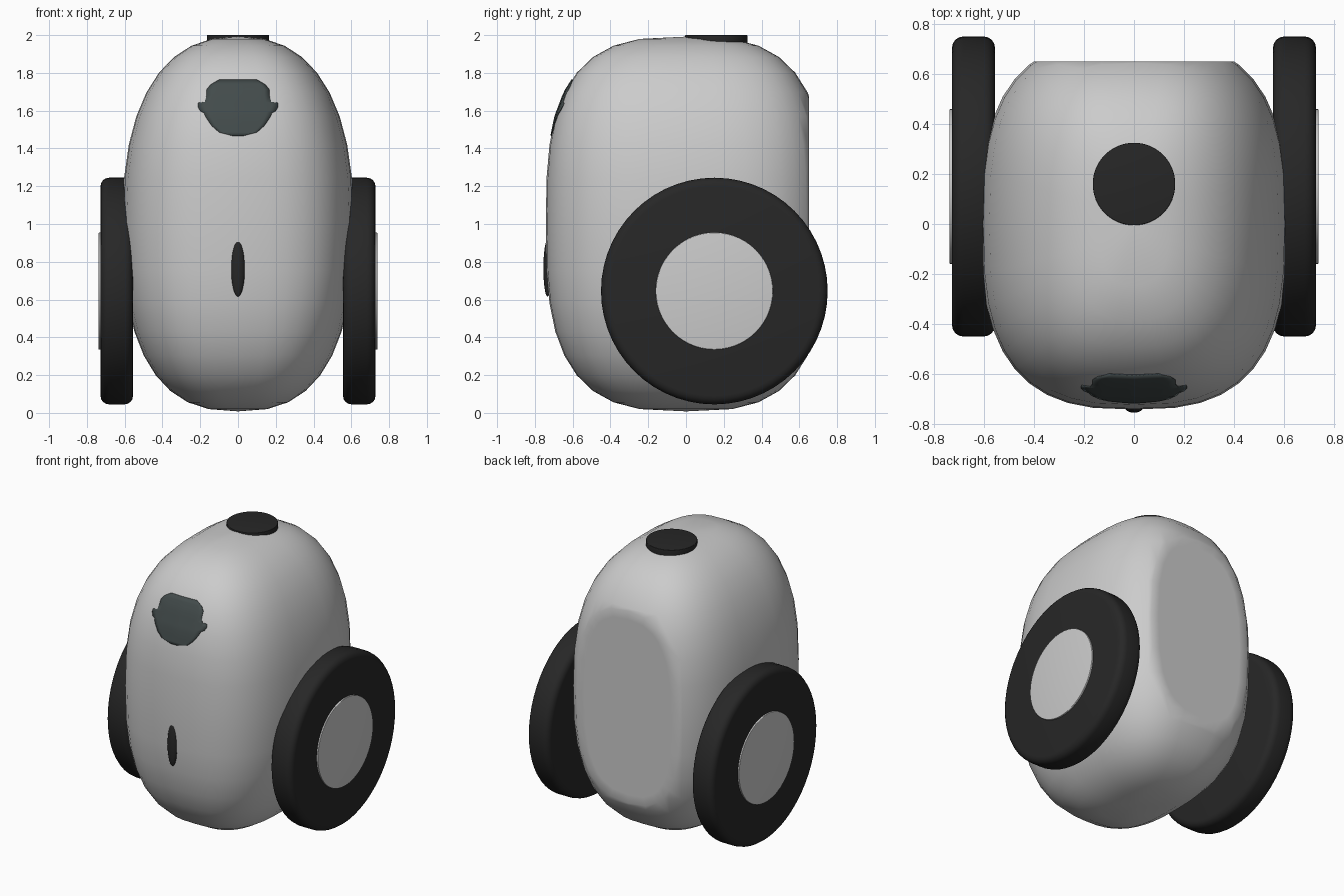
import bpy, bmesh, math
from mathutils import Vector
from mathutils.bvhtree import BVHTree

default = bpy.data.objects.get("Cube")
if default:
    bpy.data.objects.remove(default, do_unlink=True)


def material(name, rgb):
    m = bpy.data.materials.new(name)
    m.use_nodes = True
    m.diffuse_color = (*rgb, 1)
    m.node_tree.nodes["Principled BSDF"].inputs["Base Color"].default_value = (*rgb, 1)
    return m


SHELL = material("light grey shell", (0.6, 0.6, 0.6))
RUBBER = material("black rubber", (0.02, 0.02, 0.02))
GLASS = material("dark slate glass", (0.055, 0.07, 0.07))


def finish(bm, name, mat, angle=35):
    bmesh.ops.recalc_face_normals(bm, faces=bm.faces[:])
    mesh = bpy.data.meshes.new(name)
    bm.to_mesh(mesh)
    bm.free()
    mesh.materials.append(mat)
    obj = bpy.data.objects.new(name, mesh)
    bpy.context.collection.objects.link(obj)
    bpy.ops.object.select_all(action='DESELECT')
    obj.select_set(True)
    bpy.context.view_layer.objects.active = obj
    bpy.ops.object.shade_smooth_by_angle(angle=math.radians(angle))
    return obj


def power(value, exponent):
    return math.copysign(abs(value) ** exponent, value)


# Body: stacked superellipse rings closed by two poles
MID, HALF, BACK = 1.0, 0.992, 0.65
SIDES, RINGS = 40, 18
bm = bmesh.new()
rings = []
for i in range(1, RINGS):
    t = power(math.sin(math.pi * (i / RINGS - 0.5)), 0.8)
    nx = 2.4 if t > 0 else 2.55
    half_x = 0.612 * (1 - abs(t) ** nx) ** (1 / nx)
    half_y = 0.742 * (1 - abs(t) ** 3) ** (1 / 3)
    ring = []
    for k in range(SIDES):
        a = math.tau * k / SIDES
        ring.append(bm.verts.new((half_x * power(math.cos(a), 2 / 2.8),
                                  half_y * power(math.sin(a), 2 / 2.8),
                                  MID + HALF * t)))
    rings.append(ring)
for low, high in zip(rings, rings[1:]):
    for k in range(SIDES):
        j = (k + 1) % SIDES
        bm.faces.new((low[k], low[j], high[j], high[k]))
for ring, z in ((rings[0], MID - HALF), (rings[-1], MID + HALF)):
    pole = bm.verts.new((0, 0, z))
    for k in range(SIDES):
        bm.faces.new((ring[k], ring[(k + 1) % SIDES], pole))

# Flat back panel
geom = bm.verts[:] + bm.edges[:] + bm.faces[:]
bmesh.ops.bisect_plane(bm, geom=geom, plane_co=(0, BACK, 0), plane_no=(0, 1, 0),
                       clear_outer=True)
rim = [e for e in bm.edges if e.is_boundary]
cap = bmesh.ops.holes_fill(bm, edges=rim, sides=0)["faces"]
bmesh.ops.recalc_face_normals(bm, faces=bm.faces[:])
bmesh.ops.inset_region(bm, faces=cap, thickness=0.06)
surface = BVHTree.FromBMesh(bm)
finish(bm, "body", SHELL, 42)


# Discs used for wheels, hubs and the top button
def disc(name, mat, radius, depth, centre, axis, bevel):
    bm = bmesh.new()
    bmesh.ops.create_cone(bm, cap_ends=True, segments=56, radius1=radius,
                          radius2=radius, depth=depth)
    rims = [e for e in bm.edges if abs(e.verts[0].co.z - e.verts[1].co.z) < 1e-5]
    bmesh.ops.bevel(bm, geom=rims, offset=bevel, segments=4, profile=0.5,
                    affect='EDGES')
    turn = Vector((0, 0, 1)).rotation_difference(Vector(axis)).to_matrix()
    for v in bm.verts:
        v.co = turn @ v.co + Vector(centre)
    finish(bm, name, mat)


for side, label in ((1, "left"), (-1, "right")):
    disc(label + "_wheel", RUBBER, 0.6, 0.172, (side * 0.642, 0.15, 0.645),
         (side, 0, 0), 0.045)
    disc(label + "_hub", SHELL, 0.31, 0.06, (side * 0.708, 0.15, 0.645),
         (side, 0, 0), 0.004)
disc("top_button", RUBBER, 0.165, 0.06, (0, 0.16, 1.97), (0, 0, 1), 0.004)

# Face window: thin patch laid on the curved front, rows of (height, half width)
ROWS = [(1.467, 0.03), (1.485, 0.10), (1.52, 0.14), (1.565, 0.17), (1.588, 0.18),
        (1.598, 0.20), (1.62, 0.212), (1.64, 0.21), (1.645, 0.175), (1.68, 0.165),
        (1.71, 0.165), (1.735, 0.145), (1.762, 0.10)]
COLS = 12
bm = bmesh.new()
grid = []
for z, width in ROWS:
    row = []
    for c in range(COLS + 1):
        x = width * (2 * c / COLS - 1)
        hit, normal, _, _ = surface.ray_cast(Vector((x, -2, z)), Vector((0, 1, 0)))
        row.append(bm.verts.new(hit + normal * 0.005))
    grid.append(row)
for low, high in zip(grid, grid[1:]):
    for c in range(COLS):
        bm.faces.new((low[c], low[c + 1], high[c + 1], high[c]))
window = finish(bm, "face_window", GLASS)
solid = window.modifiers.new("thickness", 'SOLIDIFY')
solid.thickness = 0.006
solid.offset = -1

# Front slot: slim pointed bead half sunk in the shell
bm = bmesh.new()
bmesh.ops.create_uvsphere(bm, u_segments=24, v_segments=16, radius=1)
for v in bm.verts:
    v.co = Vector((v.co.x * 0.036, v.co.y * 0.022 - 0.733, v.co.z * 0.15 + 0.765))
finish(bm, "front_slot", RUBBER)
